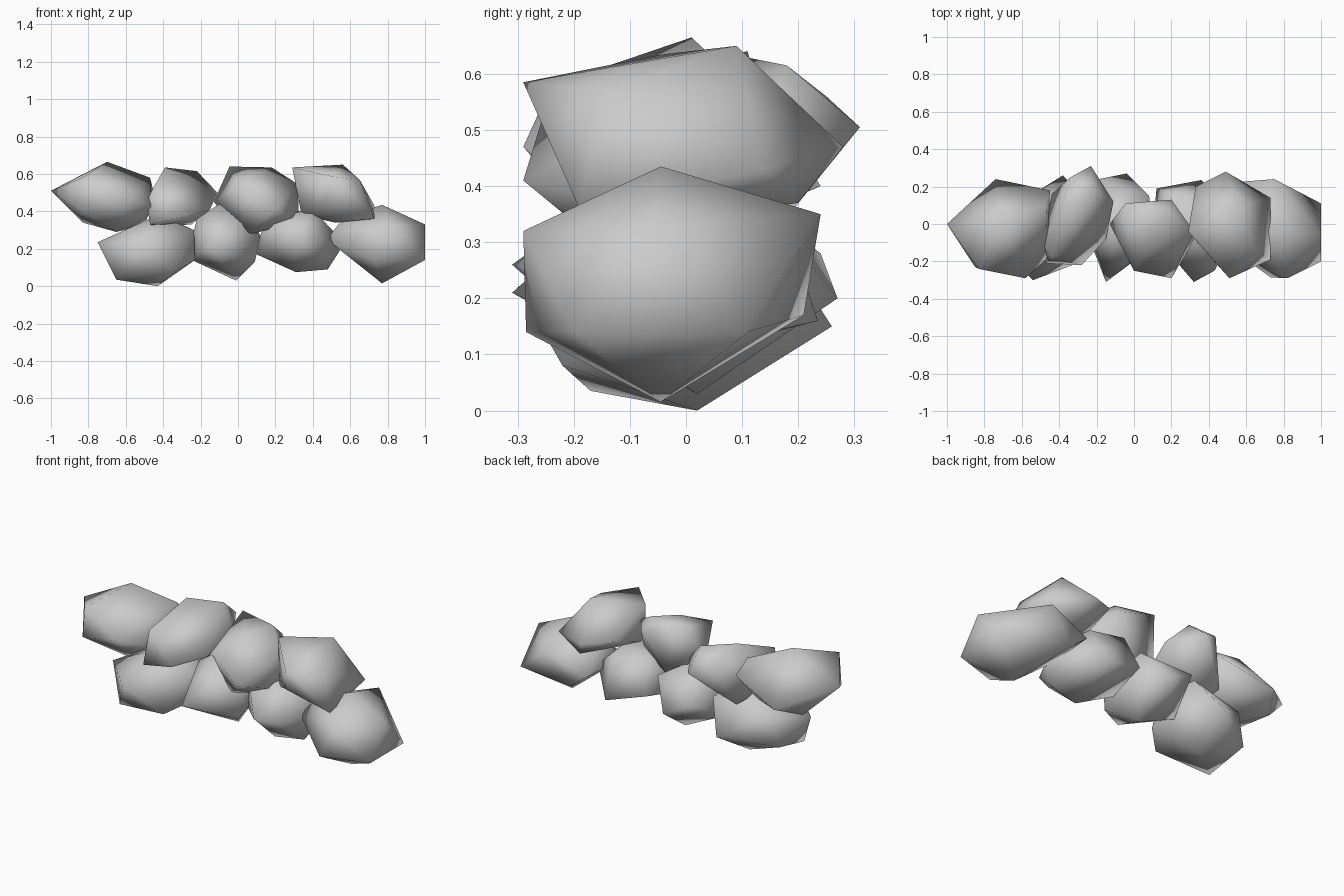
import bpy
import bmesh
from mathutils import Vector

default_cube = bpy.data.objects.get("Cube")
if default_cube:
    bpy.data.objects.remove(default_cube, do_unlink=True)

# One plain stone colour
stone = bpy.data.materials.new("stone_grey")
stone.use_nodes = True
stone_colour = (0.6, 0.6, 0.6, 1)
stone.diffuse_color = stone_colour
stone.node_tree.nodes["Principled BSDF"].inputs["Base Color"].default_value = stone_colour


def fit_to_corners(verts, corners, fullness):
    """Stretch a unit ball so it sits just inside the span of the corners."""
    for axis in range(3):
        low = min(c[axis] for c in corners)
        high = max(c[axis] for c in corners)
        for v in verts:
            v.co[axis] = (low + high) / 2 + v.co[axis] * fullness * (high - low) / 2


def pull_corners(verts, corners):
    """Move the nearest free vertex onto each chipped corner."""
    free = list(verts)
    for corner in map(Vector, corners):
        nearest = min(free, key=lambda v: (v.co - corner).length)
        nearest.co = corner
        free.remove(nearest)


def add_rock(name, *corners):
    """A rough boulder: a coarse ball, stretched, chipped and kept convex."""
    ball = bmesh.new()
    bmesh.ops.create_icosphere(ball, subdivisions=1, radius=1)
    fit_to_corners(ball.verts, corners, 0.85)
    pull_corners(ball.verts, corners)

    rock = bmesh.new()
    for v in ball.verts:
        rock.verts.new(v.co)
    ball.free()
    bmesh.ops.convex_hull(rock, input=list(rock.verts))
    loose = [v for v in rock.verts if not v.link_faces]
    bmesh.ops.delete(rock, geom=loose, context="VERTS")
    bmesh.ops.recalc_face_normals(rock, faces=list(rock.faces))
    for face in rock.faces:
        face.smooth = True

    mesh = bpy.data.meshes.new(name)
    rock.to_mesh(mesh)
    rock.free()
    mesh.materials.append(stone)
    obj = bpy.data.objects.new(name, mesh)
    bpy.context.collection.objects.link(obj)


# Lower course, from the model's right to its left
add_rock("lower_rock_far_right",
         (-.43, .02, 0), (-.65, -.17, .035), (-.75, -.09, .235),
         (-.54, -.3, .22), (-.33, -.22, .08), (-.23, -.13, .14),
         (-.235, -.08, .3), (-.38, .26, .15), (-.28, .15, .32),
         (-.62, .1, .28), (-.43, -.05, .38), (-.67, .08, .1))
add_rock("lower_rock_mid_right",
         (-.01, .02, .03), (-.15, -.31, .21), (-.27, 0, .15),
         (.09, -.13, .13), (.08, .15, .35), (-.04, .27, .2),
         (-.19, .24, .28), (-.1, -.05, .44), (.12, -.1, .27),
         (-.22, -.05, .36), (0, -.15, .35))
add_rock("lower_rock_mid_left",
         (.31, -.1, .075), (.48, -.07, .09), (.32, -.31, .26),
         (.43, -.25, .25), (.1, -.05, .17), (.12, .19, .23),
         (.36, .235, .16), (.57, 0, .23), (.2, .16, .39),
         (.4, .12, .38), (.14, -.1, .36), (.4, -.1, .41))
add_rock("lower_rock_far_left",
         (.77, -.045, .435), (.77, -.045, .015), (1, -.06, .33),
         (1, .11, .14), (1, -.2, .14), (.82, -.29, .32),
         (.73, -.285, .14), (.75, .24, .35), (.6, .21, .17),
         (.475, -.1, .25), (.56, -.03, .36), (.5, .22, .25))

# Upper course, from the model's right to its left
add_rock("upper_rock_far_right",
         (-.7, .01, .665), (-1, 0, .51), (-.83, -.24, .58),
         (-.85, -.23, .4), (-.58, -.29, .47), (-.74, .24, .4),
         (-.45, .18, .5), (-.47, .1, .58), (-.83, .1, .34),
         (-.65, -.1, .29), (-.46, -.18, .43), (-.5, .05, .33))
add_rock("upper_rock_mid_right",
         (-.39, .08, .635), (-.22, .18, .615), (-.34, .25, .56),
         (-.23, .31, .505), (-.11, .12, .5), (-.15, -.08, .41),
         (-.28, -.22, .37), (-.47, -.21, .33), (-.45, -.18, .53),
         (-.49, -.1, .45), (-.44, .16, .32), (-.25, .1, .33))
add_rock("upper_rock_mid_left",
         (-.045, .11, .64), (.18, .06, .635), (.2, .13, .56),
         (.32, -.04, .545), (.325, -.08, .35), (.2, -.29, .41),
         (0, -.25, .54), (-.13, 0, .45), (.04, -.12, .27),
         (.17, -.13, .305), (.08, .08, .34))
add_rock("upper_rock_far_left",
         (.56, .09, .65), (.29, -.04, .635), (.51, -.29, .585),
         (.65, -.14, .57), (.73, -.19, .36), (.73, .14, .43),
         (.49, .28, .47), (.33, .2, .5), (.55, .2, .37),
         (.34, -.1, .38), (.52, -.02, .34))
